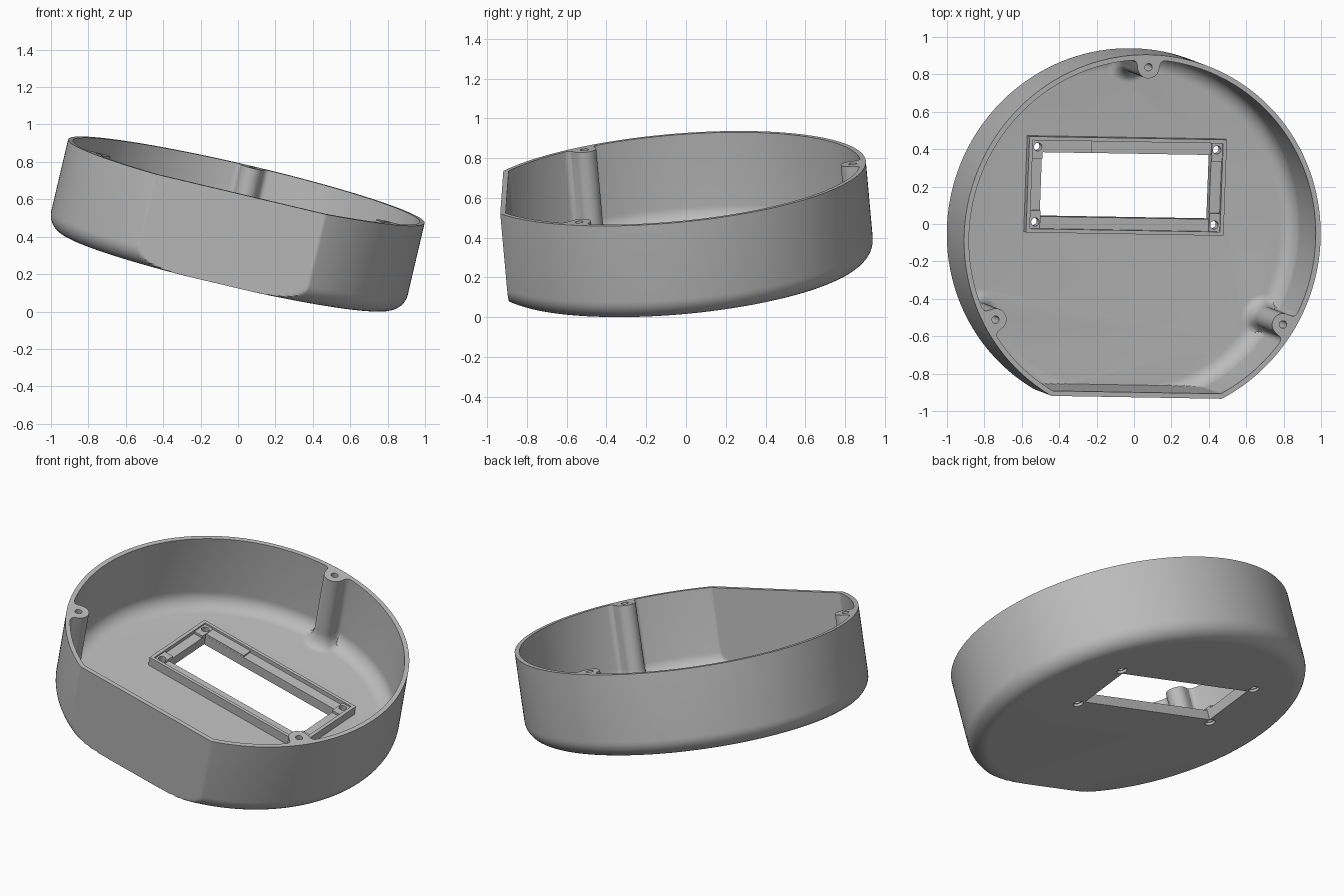
import bpy, bmesh, math
from mathutils import Matrix, Vector

cube = bpy.data.objects.get("Cube")
if cube:
    bpy.data.objects.remove(cube, do_unlink=True)

grey = bpy.data.materials.new("plain_grey")
grey.use_nodes = True
grey.diffuse_color = (0.5, 0.5, 0.5, 1)
grey.node_tree.nodes["Principled BSDF"].inputs["Base Color"].default_value = (0.5, 0.5, 0.5, 1)

# Case dimensions, in its own untilted frame
RADIUS, HEIGHT, WALL, FLOOR = 0.979, 0.495, 0.027, 0.03
FLAT, FILLET, INNER_FILLET = 0.86, 0.1, 0.09
POST_DIST, POST_R, FLARE = 0.912, 0.06, 0.03
POST_ANGLES = [math.radians(a) for a in (90, 210, 330)]
WIN_Y = 0.238
SEGMENTS = 900

# Tilted frame of the whole model
up = Vector((0.235, -0.09, 1)).normalized()
side = Vector((1, -0.017, -0.2365))
side = (side - up * side.dot(up)).normalized()
tilt = Matrix((side, up.cross(side), up)).transposed().to_4x4()
tilt.translation = (-0.068, -0.027, 0.217)


def new_object(name, bm):
    mesh = bpy.data.meshes.new(name)
    bmesh.ops.recalc_face_normals(bm, faces=bm.faces)
    bm.to_mesh(mesh)
    bm.free()
    mesh.materials.append(grey)
    obj = bpy.data.objects.new(name, mesh)
    bpy.context.collection.objects.link(obj)
    return obj


def box(name, x, y, z0, z1, w, d):
    bm = bmesh.new()
    bmesh.ops.create_cube(bm, size=1)
    bmesh.ops.scale(bm, vec=(w, d, z1 - z0), verts=bm.verts)
    bmesh.ops.translate(bm, vec=(x, y, (z0 + z1) / 2), verts=bm.verts)
    return new_object(name, bm)


def drills(name, spots, r, z0, z1):
    bm = bmesh.new()
    for x, y in spots:
        bmesh.ops.create_cone(bm, cap_ends=True, segments=24, radius1=r, radius2=r, depth=z1 - z0,
                              matrix=Matrix.Translation((x, y, (z0 + z1) / 2)))
    return new_object(name, bm)


def activate(obj):
    bpy.ops.object.select_all(action='DESELECT')
    obj.select_set(True)
    bpy.context.view_layer.objects.active = obj


def cut(obj, cutter):
    mod = obj.modifiers.new("cut", 'BOOLEAN')
    mod.operation, mod.solver, mod.object = 'DIFFERENCE', 'EXACT', cutter
    activate(obj)
    bpy.ops.object.modifier_apply(modifier=mod.name)


def reach(angle, radius, flat, post=None):
    """Distance from the axis to the wall, with a flat front and optional posts."""
    rho = radius
    if post:
        for a in POST_ANGLES:
            if math.cos(angle - a) < 0.9:
                continue
            s = POST_DIST * abs(math.sin(angle - a))
            if s < post:
                rho = min(rho, POST_DIST * math.cos(angle - a) - math.sqrt(post**2 - s**2))
            elif s < post + FLARE:
                g = FLARE - (s - post)
                rho = min(rho, RADIUS - WALL - FLARE + math.sqrt(FLARE**2 - g**2))
    front = -math.sin(angle)
    if front > 0:
        rho = min(rho, flat / front)
    return rho


# Shell: outer wall up, over the rim, inner wall down to the floor
bm = bmesh.new()
rings = []


def ring(z, radius, flat, post=None):
    verts = []
    for i in range(SEGMENTS):
        a = math.tau * i / SEGMENTS
        rho = reach(a, radius, flat, post)
        verts.append(bm.verts.new((rho * math.cos(a), rho * math.sin(a), z)))
    rings.append(verts)


STEPS = 9
arc = [math.pi / 2 * k / STEPS for k in range(STEPS + 1)]
for a in arc:
    ring(FILLET * (1 - math.cos(a)), RADIUS - FILLET * (1 - math.sin(a)), FLAT)
ring(HEIGHT, RADIUS, FLAT)
ring(HEIGHT, RADIUS - WALL, FLAT - WALL, POST_R)
for a in reversed(arc):
    d = INNER_FILLET * (1 - math.sin(a))
    ring(FLOOR + INNER_FILLET * (1 - math.cos(a)), RADIUS - WALL - d, FLAT - WALL, POST_R + 0.7 * d)
for lower, upper in zip(rings, rings[1:]):
    for i in range(SEGMENTS):
        j = (i + 1) % SEGMENTS
        bm.faces.new((lower[i], lower[j], upper[j], upper[i]))
bm.faces.new(rings[0])
bm.faces.new(rings[-1])
shell = new_object("case_shell", bm)

# Raised frame around the window, with its lip and ledge
frame = box("window_frame", 0, WIN_Y, FLOOR - 0.004, FLOOR + 0.055, 1.085, 0.515)
recess = box("recess_cutter", 0, WIN_Y, FLOOR + 0.03, 0.3, 1.045, 0.475)
cut(frame, recess)

# Screw pads in the corners and a longer strip at the back left
pads = [box("frame_pad", sx * 0.494, WIN_Y + sy * 0.189, FLOOR + 0.02, FLOOR + 0.045, 0.06, 0.1)
        for sx in (-1, 1) for sy in (-1, 1)]
strip = box("frame_strip", -0.33, WIN_Y + 0.205, FLOOR + 0.02, FLOOR + 0.042, 0.27, 0.064)

# Window opening and screw holes
opening = box("opening_cutter", 0, WIN_Y, -0.2, 0.3, 0.93, 0.345)
corners = [(sx * 0.492, WIN_Y + sy * 0.2015) for sx in (-1, 1) for sy in (-1, 1)]
screws = drills("screw_cutter", corners, 0.022, -0.2, 0.3)
sinks = drills("countersink_cutter", corners, 0.03, -0.2, 0.015)
posts = [(POST_DIST * math.cos(a), POST_DIST * math.sin(a)) for a in POST_ANGLES]
post_holes = drills("post_hole_cutter", posts, 0.02, HEIGHT - 0.3, HEIGHT + 0.1)
parts = [shell, frame, strip] + pads
for part in parts:
    cut(part, opening)
    if part is not strip:
        cut(part, screws)
cut(shell, sinks)
cut(shell, post_holes)
for cutter in (recess, opening, screws, sinks, post_holes):
    bpy.data.objects.remove(cutter, do_unlink=True)

# Shade and tilt everything into place
for part in parts:
    activate(part)
    bpy.ops.object.shade_smooth_by_angle(angle=math.radians(30))
    part.matrix_world = tilt
